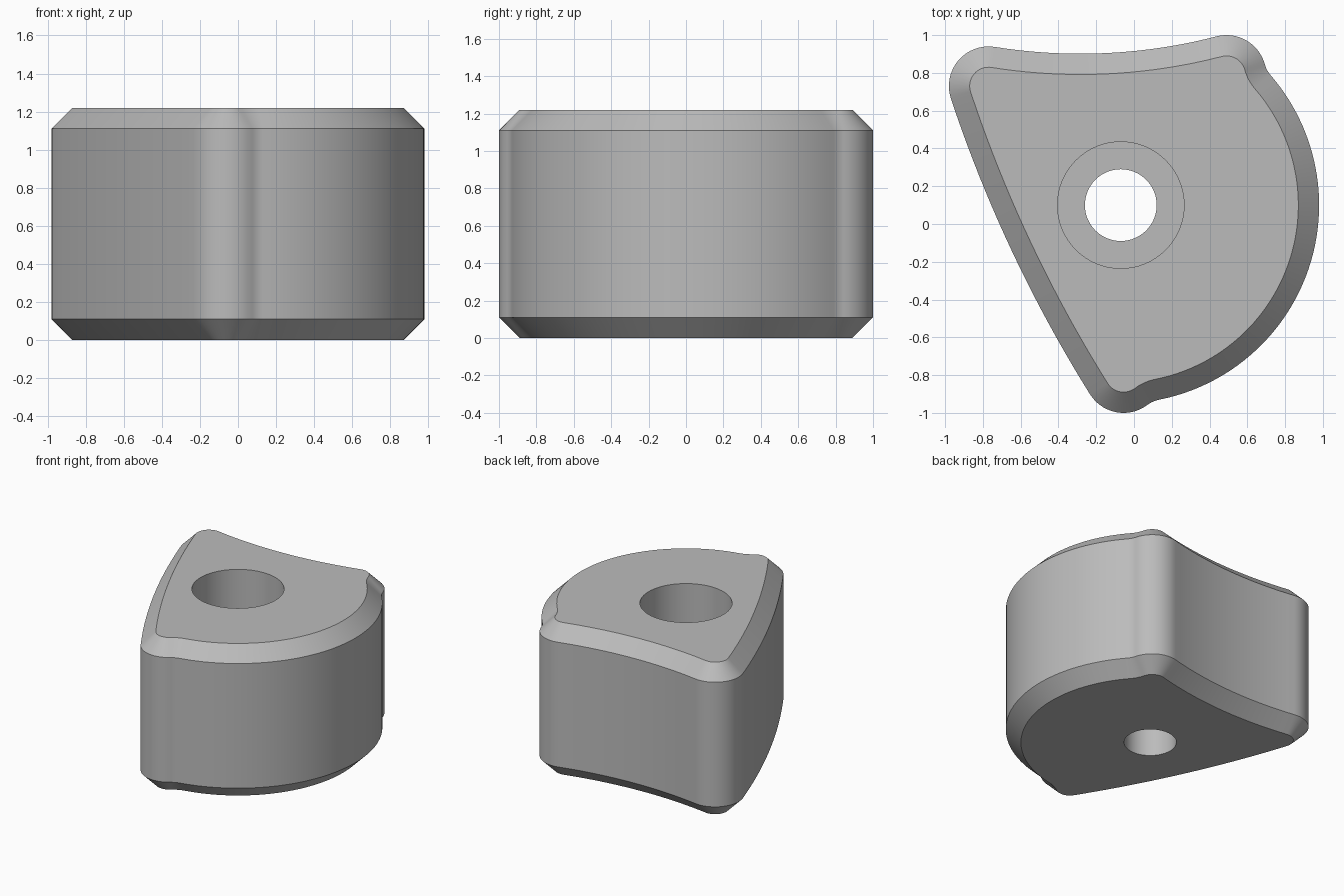
import bpy
import bmesh
import math
from mathutils import Vector

if "Cube" in bpy.data.objects:
    bpy.data.objects.remove(bpy.data.objects["Cube"], do_unlink=True)

HEIGHT = 1.22
CHAMFER = 0.11
BORE_FLOOR = 0.61
LOBE_R = 0.21
BODY_R = 1.05
FILLET_R = 0.15

hub = Vector((-0.07, 0.10))
left_lobe = Vector((-0.77, 0.73))
front_lobe = Vector((-0.055, -0.79))
back_lobe = Vector((0.49, 0.79))


def side_circle(a, b, sag):
    """Circle for a bowed side: positive sag bulges out, negative dips in."""
    chord = b - a
    radius = chord.length_squared / (8 * sag) + sag / 2
    inward = Vector((-chord.y, chord.x)).normalized()
    centre = (a + b) / 2 + inward * (radius - sag)
    return centre, radius + LOBE_R


def fillet_circle(lobe, side):
    """Concave circle touching both the round body and a lobe."""
    d = lobe - hub
    far, near = BODY_R + FILLET_R, LOBE_R + FILLET_R
    along = (far ** 2 - near ** 2 + d.length_squared) / (2 * d.length)
    across = math.sqrt(far ** 2 - along ** 2) * side
    u = d.normalized()
    return hub + u * along + Vector((-u.y, u.x)) * across, -FILLET_R


# Tangent arcs counterclockwise: centre, signed radius, segments
arcs = [
    (left_lobe, LOBE_R, 16),
    (*side_circle(left_lobe, front_lobe, 0.05), 20),
    (front_lobe, LOBE_R, 14),
    (*fillet_circle(front_lobe, 1), 8),
    (hub, BODY_R, 48),
    (*fillet_circle(back_lobe, -1), 8),
    (back_lobe, LOBE_R, 16),
    (*side_circle(back_lobe, left_lobe, -0.065), 20),
]


def outline(inset):
    points = []
    normals = []
    for i, (c, r, n) in enumerate(arcs):
        pc, pr, pn = arcs[i - 1]
        normals.append((c - pc) / (pr - r))
    for i, (c, r, n) in enumerate(arcs):
        n0, n1 = normals[i], normals[(i + 1) % len(arcs)]
        start = math.atan2(n0.y, n0.x)
        turn = math.atan2(n0.cross(n1), n0.dot(n1))
        for k in range(n):
            a = start + turn * k / n
            points.append(c + Vector((math.cos(a), math.sin(a))) * (r - inset))
    return points


def circle(radius, n=64):
    return [hub + Vector((math.cos(a), math.sin(a))) * radius
            for a in (2 * math.pi * k / n for k in range(n))]


bm = bmesh.new()


def ring(points, z):
    return [bm.verts.new((p.x, p.y, z)) for p in points]


def skin(rings):
    for a, b in zip(rings, rings[1:]):
        for i in range(len(a)):
            j = (i + 1) % len(a)
            bm.faces.new((a[i], a[j], b[j], b[i]))


def cap(outer, inner):
    edges = [bm.edges.get((r[i - 1], r[i])) for r in (outer, inner) for i in range(len(r))]
    bmesh.ops.triangle_fill(bm, edges=edges, use_beauty=True)


# Outer wall with chamfered rims
wall = [ring(outline(inset), z) for inset, z in (
    (CHAMFER, 0), (0, CHAMFER), (0, HEIGHT - CHAMFER), (CHAMFER, HEIGHT))]
skin(wall)

# Stepped screw hole
hole = [ring(circle(r), z) for r, z in (
    (0.335, HEIGHT), (0.335, BORE_FLOOR), (0.19, BORE_FLOOR), (0.19, 0))]
skin(hole)

# Flat top and bottom around the hole
cap(wall[-1], hole[0])
cap(wall[0], hole[-1])
bmesh.ops.recalc_face_normals(bm, faces=bm.faces[:])

mesh = bpy.data.meshes.new("cam_block")
bm.to_mesh(mesh)
bm.free()
block = bpy.data.objects.new("cam_block", mesh)
bpy.context.collection.objects.link(block)

# Plain grey
grey = bpy.data.materials.new("plain grey")
grey.use_nodes = True
colour = (0.5, 0.5, 0.5, 1)
grey.diffuse_color = colour
grey.node_tree.nodes["Principled BSDF"].inputs["Base Color"].default_value = colour
mesh.materials.append(grey)

bpy.ops.object.select_all(action='DESELECT')
block.select_set(True)
bpy.context.view_layer.objects.active = block
bpy.ops.object.shade_smooth_by_angle(angle=math.radians(30))
